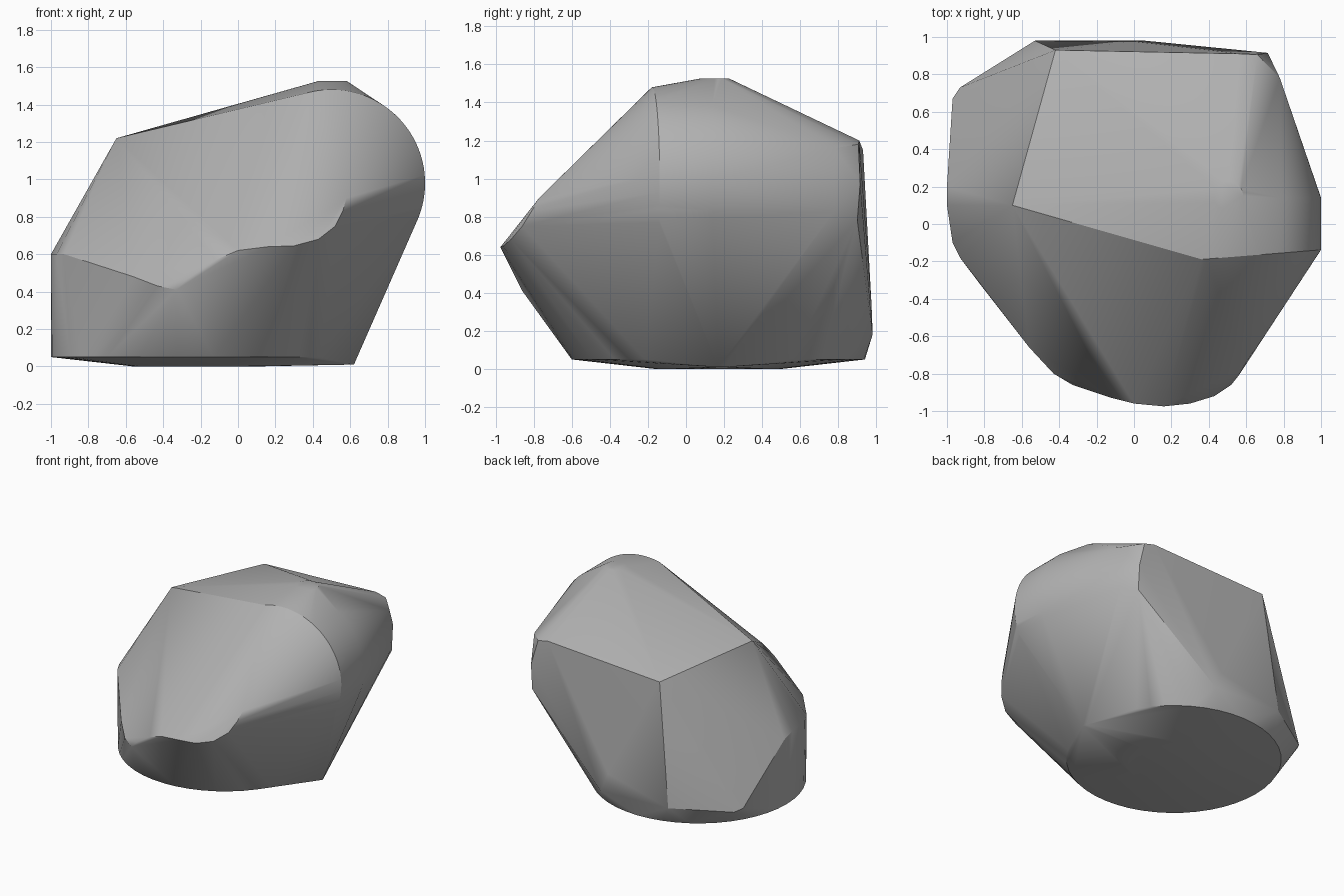
import bpy
import bmesh
from math import cos, sin, radians
from mathutils import Vector

# Remove the default cube if present
cube = bpy.data.objects.get("Cube")
if cube:
    bpy.data.objects.remove(cube, do_unlink=True)


def arc(center, radius, plane, start=0, end=360, steps=48):
    """Points on a circular arc; plane is 'xy' (flat) or 'xz' (upright)."""
    points = []
    for i in range(steps + 1):
        angle = radians(start + (end - start) * i / steps)
        across, along = radius * cos(angle), radius * sin(angle)
        if plane == 'xy':
            offset = Vector((across, along, 0))
        else:
            offset = Vector((across, 0, along))
        points.append(Vector(center) + offset)
    return points


def make_material(name, color):
    material = bpy.data.materials.new(name)
    material.use_nodes = True
    material.diffuse_color = color
    shader = next(n for n in material.node_tree.nodes if n.type == 'BSDF_PRINCIPLED')
    shader.inputs["Base Color"].default_value = color
    shader.inputs["Roughness"].default_value = 0.8
    return material


def make_hull(name, points, material):
    """Wrap a tight convex skin around all guide points."""
    bm = bmesh.new()
    for point in points:
        bm.verts.new(point)
    bmesh.ops.remove_doubles(bm, verts=bm.verts, dist=0.001)
    bmesh.ops.convex_hull(bm, input=bm.verts[:], use_existing_faces=False)
    # Drop guide points that ended up inside the skin
    loose = [v for v in bm.verts if not v.link_faces]
    bmesh.ops.delete(bm, geom=loose, context='VERTS')
    # Merge coplanar triangles on flat areas such as the base
    bmesh.ops.dissolve_limit(bm, angle_limit=radians(0.5),
                             verts=bm.verts[:], edges=bm.edges[:])
    bmesh.ops.recalc_face_normals(bm, faces=bm.faces[:])
    mesh = bpy.data.meshes.new(name)
    bm.to_mesh(mesh)
    bm.free()
    mesh.materials.append(material)
    obj = bpy.data.objects.new(name, mesh)
    bpy.context.collection.objects.link(obj)
    return obj


# Base: round rim, slightly lower inner disc and one pointed side corner
base = arc((-0.23, 0.17, 0.05), 0.77, 'xy')
base += arc((-0.23, 0.17, 0), 0.33, 'xy')
base += [(0.62, 0.17, 0.01), (0.61, 0.2, 0.01)]

# Rounded shoulder on the left, its front rim slightly skewed
shoulder = arc((0.5, 0.14, 0.98), 0.5, 'xz', -25, 100)
for point in arc((0.5, 0, 0.98), 0.5, 'xz', -25, 106):
    point.y = -0.19 + 0.08 * (point.x - 0.35)
    shoulder.append(point)

# Small flat summit
summit = arc((0.505, 0.15, 1.525), 0.078, 'xy', steps=24)

# Rounded nose rim at the front, running down to the right
nose = [
    (0.58, -0.77, 0.9), (0.56, -0.81, 0.83), (0.52, -0.86, 0.75),
    (0.43, -0.92, 0.68), (0.3, -0.96, 0.645), (0.16, -0.975, 0.64),
    (0, -0.96, 0.62), (-0.12, -0.93, 0.57),
    (-0.27, -0.88, 0.47), (-0.33, -0.86, 0.41), (-0.43, -0.8, 0.43),
    (-0.56, -0.66, 0.48),
]

# Corners of the right flank
flank = [
    (-0.65, 0.1, 1.22), (-1, 0.1, 0.6), (-1, 0.2, 0.57),
    (-0.93, -0.18, 0.6), (-0.97, -0.1, 0.6),
    (-0.97, 0.67, 0.2), (-0.93, 0.73, 0.18),
]

# Corners of the back
back = [
    (-0.42, 0.93, 1.15), (0.57, 0.91, 1.2), (0.66, 0.905, 1.18),
    (0.715, 0.915, 0.98), (0.715, 0.9, 0.78),
    (0.78, 0.78, 1.16), (0.78, 0.78, 0.83),
    (-0.53, 0.98, 0.2), (0.06, 0.98, 0.18), (0, 0.975, 0.33),
]

stone_grey = make_material("stone grey", (0.45, 0.45, 0.45, 1))
boulder = make_hull("boulder", base + shoulder + summit + nose + flank + back, stone_grey)

# Soft shading with crisp corners
bpy.ops.object.select_all(action='DESELECT')
boulder.select_set(True)
bpy.context.view_layer.objects.active = boulder
bpy.ops.object.shade_smooth_by_angle(angle=radians(30))
